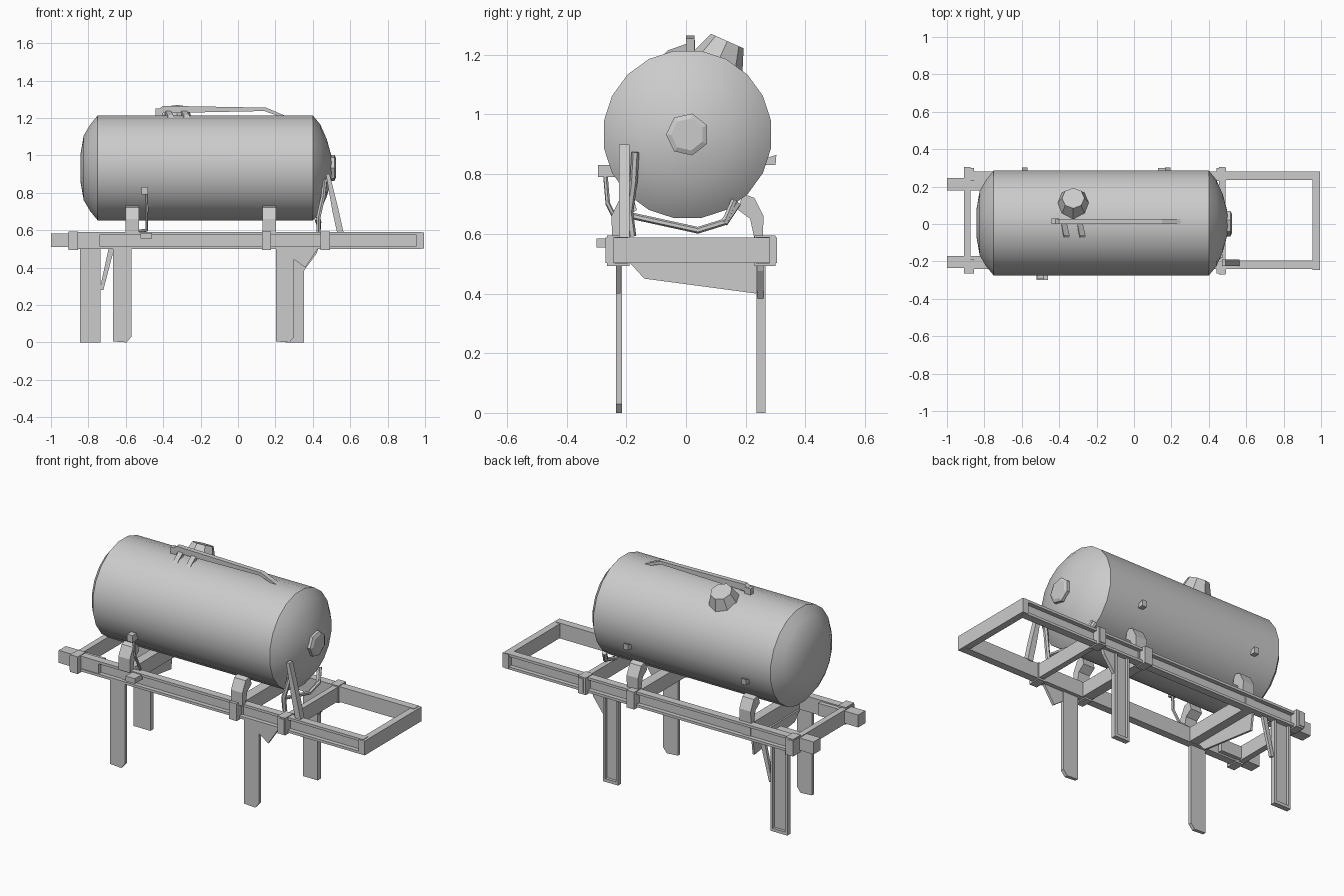
import bpy, bmesh, math
from mathutils import Vector, Matrix

if "Cube" in bpy.data.objects:
    bpy.data.objects.remove(bpy.data.objects["Cube"])


def finish(name, bm, smooth=False):
    bmesh.ops.recalc_face_normals(bm, faces=bm.faces[:])
    me = bpy.data.meshes.new(name)
    bm.to_mesh(me)
    bm.free()
    ob = bpy.data.objects.new(name, me)
    bpy.context.collection.objects.link(ob)
    if smooth:
        bpy.ops.object.select_all(action='DESELECT')
        bpy.context.view_layer.objects.active = ob
        ob.select_set(True)
        bpy.ops.object.shade_smooth_by_angle(angle=math.radians(22))
    return ob


def box(name, x0, x1, y0, y1, z0, z1):
    bm = bmesh.new()
    m = Matrix.Translation(((x0 + x1) / 2, (y0 + y1) / 2, (z0 + z1) / 2)) @ \
        Matrix.Diagonal((x1 - x0, y1 - y0, z1 - z0, 1))
    bmesh.ops.create_cube(bm, size=1, matrix=m)
    return finish(name, bm)


def prism(name, pts, vec):
    """Extrude a closed 3D polygon along vec."""
    bm = bmesh.new()
    f = bm.faces.new([bm.verts.new(p) for p in pts])
    new = bmesh.ops.extrude_face_region(bm, geom=[f])['geom']
    bmesh.ops.translate(bm, vec=vec, verts=[v for v in new if isinstance(v, bmesh.types.BMVert)])
    if not f.is_valid or len(bm.faces) < len(pts) + 2:
        bmesh.ops.holes_fill(bm, edges=bm.edges[:])
    return finish(name, bm)


def pipe(name, pts, r, sides=6):
    bm = bmesh.new()
    for a, b in zip(pts, pts[1:]):
        a, b = Vector(a), Vector(b)
        rot = (b - a).to_track_quat('Z', 'Y').to_matrix().to_4x4()
        bmesh.ops.create_cone(bm, cap_ends=True, segments=sides, radius1=r, radius2=r,
                              depth=(b - a).length + r * .6,
                              matrix=Matrix.Translation((a + b) / 2) @ rot)
    return finish(name, bm)


def lathe_x(name, prof, cy, cz, sides, smooth=True):
    """Revolve (x, radius) points around an axis along x."""
    bm = bmesh.new()
    rings = []
    for x, r in prof:
        rings.append([bm.verts.new((x, cy + r * math.cos(2 * math.pi * (i + .5) / sides),
                                    cz + r * math.sin(2 * math.pi * (i + .5) / sides)))
                      for i in range(sides)])
    for a, b in zip(rings, rings[1:]):
        for i in range(sides):
            j = (i + 1) % sides
            bm.faces.new((a[i], a[j], b[j], b[i]))
    bm.faces.new(rings[0])
    bm.faces.new(rings[-1])
    return finish(name, bm, smooth)


# tank shell with shallow domed ends
CY, CZ = 0.005, 0.933
lathe_x('tank', [(-.843, .07), (-.825, .175), (-.79, .235), (-.75, .284), (.40, .284),
                 (.44, .235), (.475, .155), (.503, .05)], CY, CZ, 20)
lathe_x('end_cap', [(.485, .072), (.515, .072), (.523, .055)], CY, CZ, 7, False)

# filler hatch tilted to follow the tank wall
bm = bmesh.new()
bmesh.ops.create_cone(bm, cap_ends=True, segments=8, radius1=.095, radius2=.06, depth=.09,
                      matrix=Matrix.Translation((-.325, .12, 1.205)) @ Matrix.Rotation(-.42, 4, 'X'))
finish('hatch', bm)

# handrail on top of the tank with its brackets
side = [(-.44, 1.235), (-.40, 1.265), (.15, 1.255), (.25, 1.213), (.21, 1.213), (.14, 1.237),
        (-.44, 1.245 - .02)]
prism('top_rail', [(x, .0, z) for x, z in side], (0, .028, 0))
box('top_rail_post', -.44, -.40, 0, .03, 1.20, 1.25)
for i, x in enumerate((-.37, -.285)):
    prism(f'top_bracket_{i}', [(x - .02, .01, 1.24), (x - .02, .01, 1.20), (x - .005, -.085, 1.19),
                               (x - .005, -.06, 1.215)], (.03, 0, 0))

# chassis rails: channels open to the outside
for name, yo, s in (('front_rail', -.24, 1), ('back_rail', .28, -1)):
    prof = [(0, .50), (.045, .50), (.045, .59), (0, .59), (0, .575), (.025, .575), (.025, .515), (0, .515)]
    prism(name, [(-.90, yo + s * a, z) for a, z in prof], (1.88, 0, 0))

# cross beams and the clamp blocks over the rails
for i, (x0, x1, y0, y1) in enumerate([(-.91, -.875, -.265, .305), (-.60, -.545, -.22, .26),
                                      (.125, .185, -.22, .26), (.455, .488, -.27, .305),
                                      (.955, .995, -.245, .282)]):
    box(f'cross_beam_{i}', x0, x1, y0, y1, .503, .587)
for i, x in enumerate((-.878, .155, .47)):
    for j, (y0, y1) in enumerate(((-.265, -.19), (.23, .30))):
        box(f'clamp_{i}_{j}', x - .028, x + .022, y0, y1, .493, .594)
for i, y in enumerate((-.203, .212)):
    box(f'tow_stub_{i}', -1.0, -.74, y - .033, y + .033, .51, .583)

# front legs: flat plates with a clipped foot
for i, (x0, x1) in enumerate(((-.668, -.57), (.203, .30))):
    prism(f'front_leg_{i}', [(x0, -.235, .51), (x0, -.235, .005), (x1 - .025, -.235, 0),
                             (x1, -.235, .03), (x1, -.235, .51)], (0, .02, 0))
# back legs: channels open to the outside, with closed feet
for i, (x0, x1) in enumerate(((-.845, -.735), (.255, .352))):
    prof = [(x0, .237), (x1, .237), (x1, .267), (x1 - .014, .267), (x1 - .014, .25),
            (x0 + .014, .25), (x0 + .014, .267), (x0, .267)]
    prism(f'back_leg_{i}', [(x, y, 0.005) for x, y in prof], (0, 0, .5))
    box(f'back_foot_{i}', x0, x1, .237, .267, 0, .018)

# leg gussets and braces
prism('back_gusset', [(.35, .24, .51), (.43, .24, .505), (.42, .24, .475), (.35, .24, .38)], (0, .02, 0))
prism('front_gusset', [(.29, -.235, .51), (.43, -.235, .505), (.36, -.235, .40), (.29, -.235, .45)], (0, .015, 0))
prism('back_brace', [(-.66, .24, .51), (-.69, .24, .51), (-.74, .24, .28), (-.72, .24, .28)], (0, .018, 0))
prism('leg_tie_plate', [(-.61, -.19, .505), (-.61, -.14, .45), (-.61, .235, .40), (-.61, .25, .505)], (.012, 0, 0))

# saddle feet carrying the tank
for i, x in enumerate((-.565, .167)):
    for j, s in enumerate((-1, 1)):
        pts = [(.185, .735), (.225, .72), (.255, .66), (.252, .58), (.225, .58), (.21, .65), (.17, .68)]
        prism(f'saddle_{i}_{j}', [(x - .037, CY + s * y, z) for y, z in pts], (.074, 0, 0))

# hoses and drain line at the outlet end
prism('hose_sleeve', [(.47, -.225, .90), (.49, -.225, .90), (.535, -.225, .72), (.565, -.225, .585),
                      (.53, -.225, .585), (.505, -.225, .70)], (0, .035, 0))
pipe('hose', [(.465, -.17, .87), (.455, -.175, .78), (.43, -.19, .67), (.43, -.18, .595)], .013)
pipe('drain_line', [(.42, -.18, .66), (.435, .04, .612), (.435, .13, .64), (.42, .16, .71)], .011)
pipe('drain_stay', [(.43, .13, .64), (.41, .17, .70)], .014)

# side pipe and small lugs on the tank wall
pipe('side_pipe', [(-.49, -.272, .82), (-.487, -.262, .70), (-.487, -.21, .60), (-.58, -.21, .59)], .008)
box('front_lug', -.515, -.48, -.295, -.24, .79, .83)
for i, x in enumerate((-.60, .165)):
    prism(f'back_lug_{i}', [(x, .26, .83), (x, .30, .83), (x, .303, .865), (x, .26, .85)], (.03, 0, 0))
box('valve_block', -.52, -.46, -.30, -.23, .555, .585)
